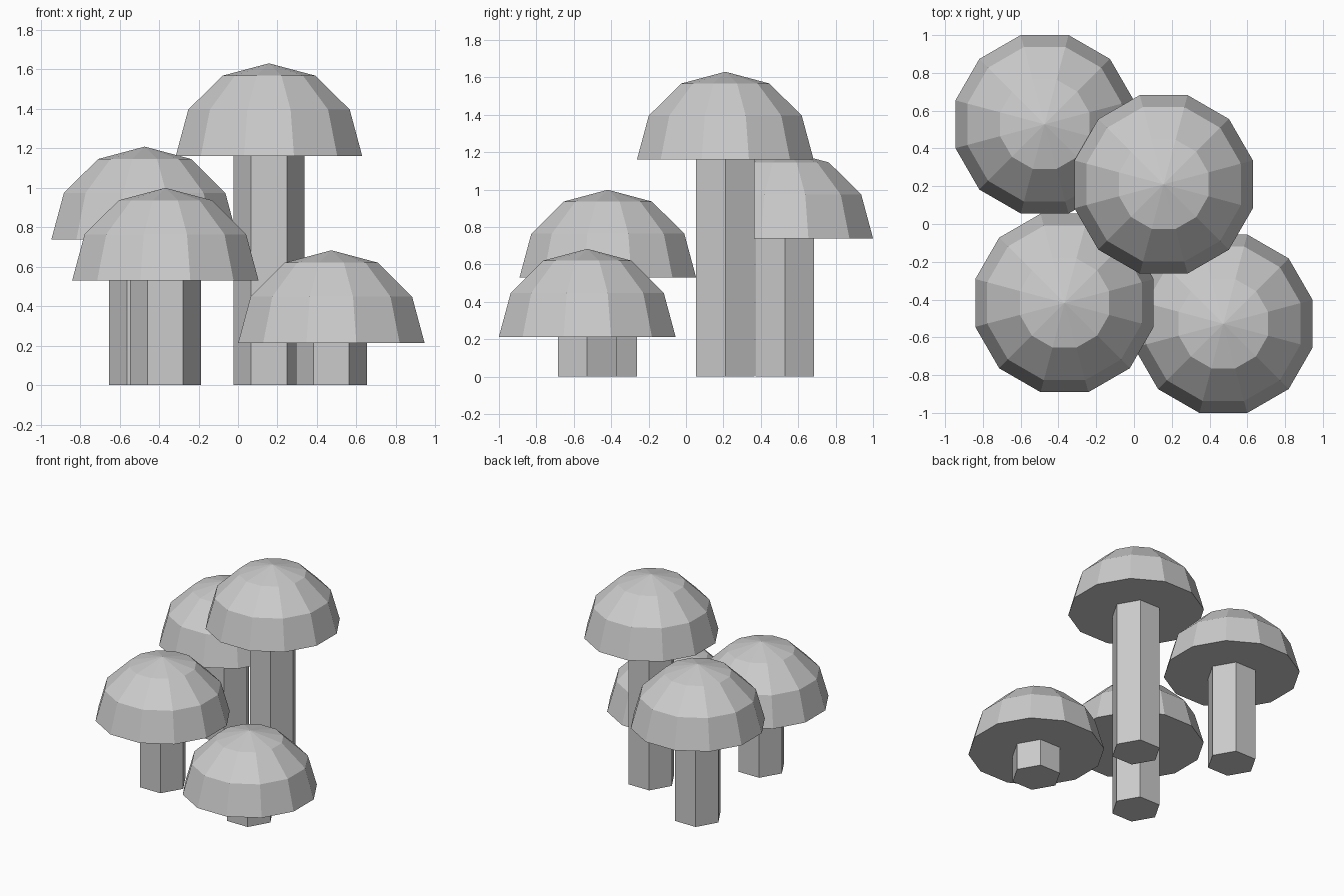
import bpy, bmesh
from math import sin, cos, radians

if "Cube" in bpy.data.objects:
    bpy.data.objects.remove(bpy.data.objects["Cube"])

CAP_R, CAP_H, STEM_R = 0.489, 0.47, 0.18


def make_object(name, bm, loc):
    bmesh.ops.recalc_face_normals(bm, faces=bm.faces)
    mesh = bpy.data.meshes.new(name)
    bm.to_mesh(mesh)
    bm.free()
    obj = bpy.data.objects.new(name, mesh)
    obj.location = loc
    bpy.context.collection.objects.link(obj)
    return obj


# Half-dome cap: 12 sides, three latitude bands, flat underside
def cap(name, loc):
    bm = bmesh.new()
    rings = []
    for lat in (0, 30, 60):
        r, z = CAP_R * cos(radians(lat)), CAP_H * sin(radians(lat))
        rings.append([bm.verts.new((r * cos(radians(15 + 30 * i)),
                                    r * sin(radians(15 + 30 * i)), z))
                      for i in range(12)])
    apex = bm.verts.new((0, 0, CAP_H))
    bm.faces.new(rings[0][::-1])
    for i in range(12):
        j = (i + 1) % 12
        for low, high in zip(rings, rings[1:]):
            bm.faces.new((low[i], low[j], high[j], high[i]))
        bm.faces.new((rings[2][i], rings[2][j], apex))
    make_object(name, bm, loc)


# Hexagonal stem with corners on the x axis
def stem(name, x, y, height):
    bm = bmesh.new()
    base = bm.faces.new([bm.verts.new((STEM_R * cos(radians(60 * i)),
                                       STEM_R * sin(radians(60 * i)), 0))
                         for i in range(6)])
    top = bmesh.ops.extrude_face_region(bm, geom=[base], use_keep_orig=True)["geom"]
    bmesh.ops.translate(bm, vec=(0, 0, height),
                        verts=[g for g in top if isinstance(g, bmesh.types.BMVert)])
    make_object(name, bm, (x, y, 0))


# Four mushrooms: centre and height of the cap rim
mushrooms = {
    "tall": (0.157, 0.21, 1.16),
    "back": (-0.473, 0.528, 0.738),
    "front_left": (-0.368, -0.418, 0.529),
    "short": (0.473, -0.528, 0.213),
}
for label, (x, y, rim) in mushrooms.items():
    stem(label + "_mushroom_stem", x, y, rim)
    cap(label + "_mushroom_cap", (x, y, rim))
